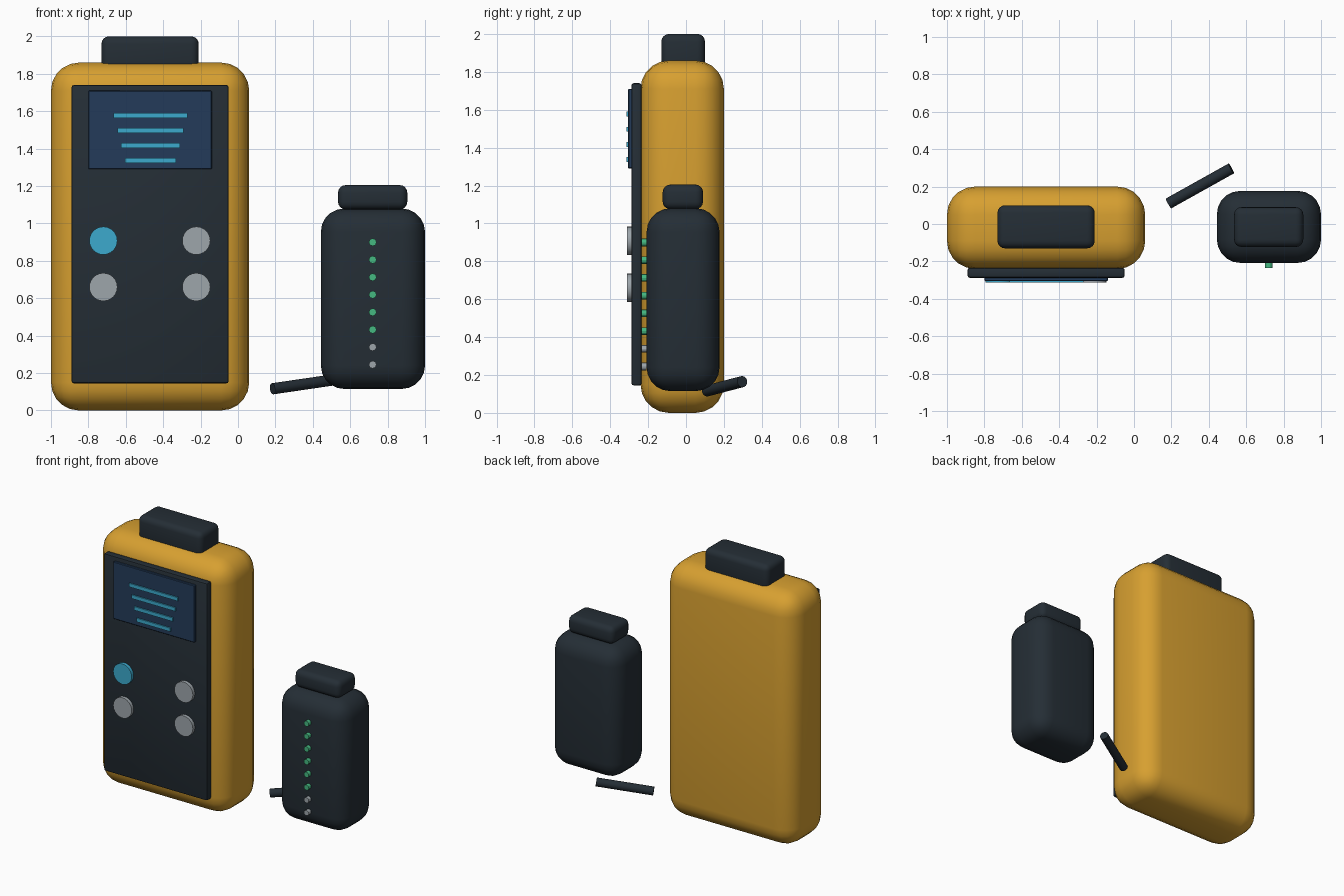
import bpy
from mathutils import Vector

cube = bpy.data.objects.get("Cube")
if cube:
    bpy.data.objects.remove(cube, do_unlink=True)


def material(name, rgb):
    m = bpy.data.materials.new(name)
    m.use_nodes = True
    m.diffuse_color = (*rgb, 1)
    m.node_tree.nodes["Principled BSDF"].inputs["Base Color"].default_value = (*rgb, 1)
    return m


yellow = material("amber casing", (0.68, 0.35, 0.03))
dark = material("dark slate", (0.018, 0.027, 0.036))
navy = material("navy screen", (0.017, 0.044, 0.1))
cyan = material("cyan", (0.045, 0.4, 0.61))
grey = material("light grey", (0.34, 0.38, 0.41))
green = material("green light", (0.06, 0.48, 0.22))


def box(name, xs, ys, zs, mat, bevel=0, segments=4):
    """Box between the given x, y and z limits, with rounded edges."""
    bpy.ops.mesh.primitive_cube_add(size=1, location=[sum(r) / 2 for r in (xs, ys, zs)])
    o = bpy.context.object
    o.name = name
    o.scale = [r[1] - r[0] for r in (xs, ys, zs)]
    bpy.ops.object.transform_apply(location=False, rotation=False, scale=True)
    o.data.materials.append(mat)
    if bevel:
        mod = o.modifiers.new("rounding", "BEVEL")
        mod.width, mod.segments = bevel, segments
        bpy.ops.object.modifier_apply(modifier=mod.name)
        bpy.ops.object.shade_smooth_by_angle()
    return o


def rod(name, start, end, radius, mat, sides=24):
    """Cylinder from one point to another."""
    a, b = Vector(start), Vector(end)
    bpy.ops.mesh.primitive_cylinder_add(vertices=sides, radius=radius,
                                        depth=(b - a).length, location=(a + b) / 2)
    o = bpy.context.object
    o.name = name
    o.rotation_euler = (b - a).to_track_quat("Z", "Y").to_euler()
    o.data.materials.append(mat)
    bpy.ops.object.shade_smooth_by_angle()
    return o


# Large handheld unit
box("main_casing", (-1, 0.06), (-0.24, 0.2), (0, 1.86), yellow, 0.15, 5)
box("main_top_cap", (-0.73, -0.21), (-0.13, 0.1), (1.8, 2), dark, 0.04)
box("front_panel", (-0.89, -0.05), (-0.288, -0.234), (0.145, 1.74), dark, 0.012, 2)
box("screen", (-0.8, -0.14), (-0.305, -0.28), (1.29, 1.71), navy, 0.004, 1)

# Screen text bars, each shorter than the one above
for i in range(4):
    half, z = 0.197 - 0.02 * i, 1.577 - 0.08 * i
    box(f"screen_bar_{i + 1}", (-0.468 - half, -0.468 + half), (-0.314, -0.305),
        (z - 0.013, z + 0.013), cyan)

# Round buttons
for x, side in ((-0.72, "right"), (-0.223, "left")):
    for z, row in ((0.908, "upper"), (0.66, "lower")):
        lit = side == "right" and row == "upper"
        rod(f"{row}_{side}_button", (x, -0.28, z), (x, -0.312, z), 0.075,
            cyan if lit else grey)

# Small companion unit
box("small_casing", (0.443, 1), (-0.208, 0.177), (0.115, 1.08), dark, 0.125, 5)
box("small_top_cap", (0.535, 0.905), (-0.123, 0.09), (1.075, 1.205), dark, 0.04)

# Level lights, the lowest two unlit
for i in range(8):
    z = 0.245 + 0.0935 * i
    rod(f"level_light_{i + 1}", (0.72, -0.208, z), (0.72, -0.236, z), 0.02,
        grey if i < 2 else green, 12)

# Loose cable piece
rod("cable", (0.185, 0.11, 0.116), (0.52, 0.297, 0.165), 0.03, dark, 16)
